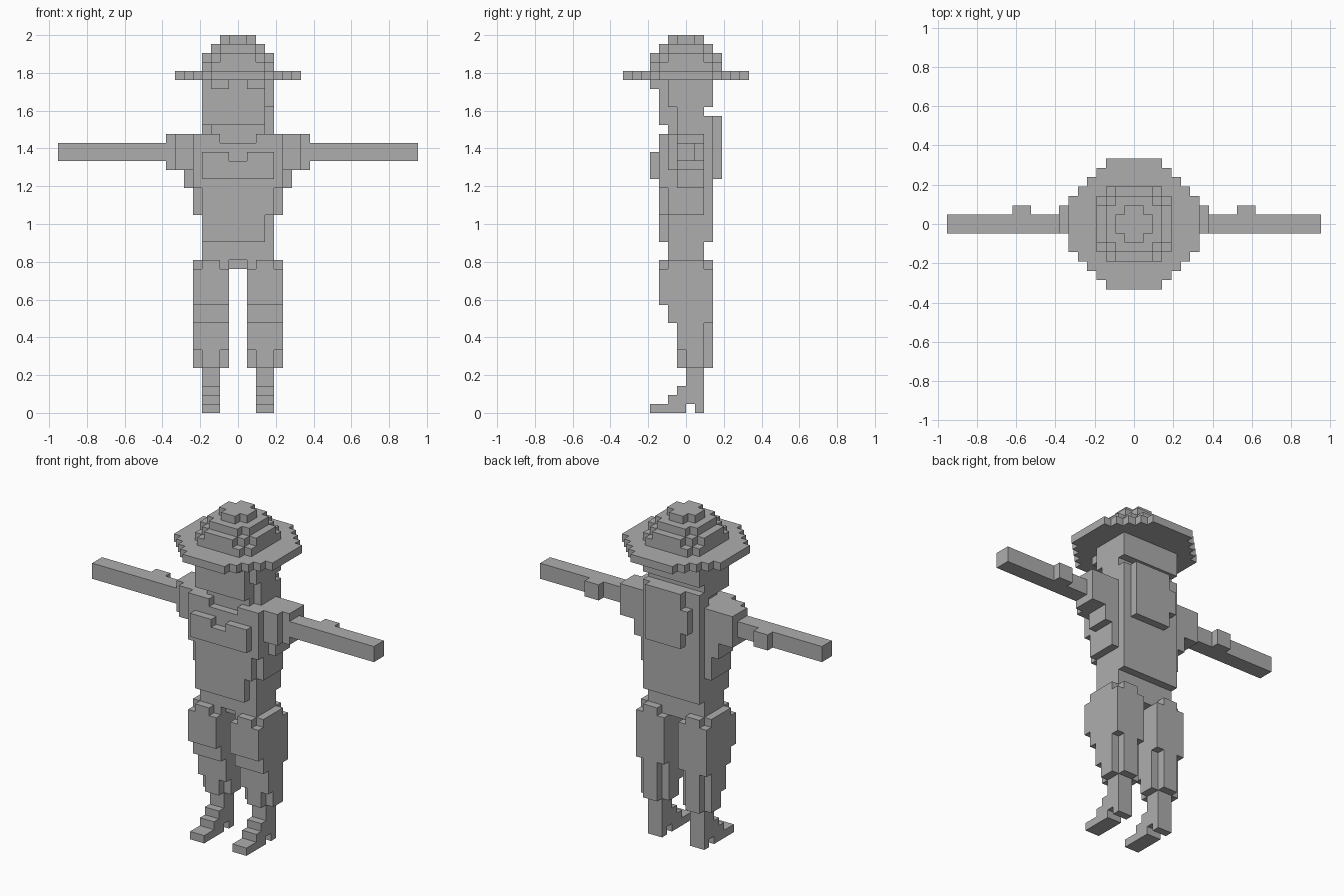
import bpy, bmesh
from mathutils import Matrix, Vector

U = 2 / 42  # size of one block

cube = bpy.data.objects.get("Cube")
if cube:
    bpy.data.objects.remove(cube, do_unlink=True)

grey = bpy.data.materials.new("plain_grey")
grey.use_nodes = True
colour = (0.42, 0.42, 0.42, 1)
grey.diffuse_color = colour
grey.node_tree.nodes["Principled BSDF"].inputs["Base Color"].default_value = colour


def part(name, *boxes, mirror=False):
    """Build one part from block boxes (x0, x1, y0, y1, z0, z1)."""
    bm = bmesh.new()
    for x0, x1, y0, y1, z0, z1 in boxes:
        size = Vector((x1 - x0, y1 - y0, z1 - z0)) * U
        mid = Vector((x0 + x1, y0 + y1, z0 + z1)) * U / 2
        bmesh.ops.create_cube(bm, size=1, matrix=Matrix.Translation(mid) @ Matrix.Diagonal(size.to_4d()))
    mesh = bpy.data.meshes.new(name)
    bm.to_mesh(mesh)
    bm.free()
    mesh.materials.append(grey)
    obj = bpy.data.objects.new(name, mesh)
    bpy.context.collection.objects.link(obj)
    if mirror:
        obj.modifiers.new("mirror", "MIRROR")
    return obj


def disc(name, halves, z0, z1):
    """Stepped round slab; each pair is half width and half depth."""
    part(name, *[(-w, w, -d, d, z0, z1) for w, d in halves])


# Hat
disc("hat_brim", [(7, 3), (6, 4), (5, 5), (4, 6), (3, 7)], 37, 38)
disc("hat_lower_crown", [(4, 3), (3, 4)], 38, 39)
disc("hat_middle_crown", [(4, 2), (3, 3), (2, 4)], 39, 40)
disc("hat_upper_crown", [(3, 2), (2, 3)], 40, 41)
disc("hat_top", [(2, 1), (1, 2)], 41, 42)

# Head
part("head", (-4, 3, -3, 3, 34, 37), (-4, 3, -3, 2, 32, 34))
part("head_side", (3, 4, -2, 3, 34, 37), (3, 4, -1, 2, 31, 34))
part("fringe", (1, 3, -4, -3, 36, 37), mirror=True)
part("neck", (-3, 3, -2, 2, 30, 32))

# Torso
part("torso", (-4, 4, -2, 3, 19, 30), (-5, 5, -2, 2, 22, 30))
part("chest", (-5, 5, -3, -2, 25, 30), (-4, 4, -3, -2, 22, 25), (-4, 3, -3, -2, 19, 22))
part("collar", (2, 5, -3, 2, 30, 31), mirror=True)
part("collar_back", (-4, 4, 1, 3, 30, 33))
part("chest_pouch", (-4, 4, -4, -3, 26, 28), (-4, -1, -4, -3, 28, 29), (1, 4, -4, -3, 28, 29))
part("back_pack", (-2, 3, 3, 4, 26, 33), (-3, -2, 3, 4, 28, 31))
part("waist", (-4, 4, -2, 2, 17, 19), (-1, 1, -1, 2, 16, 17))

# Arms
part("shoulder_pads", (4, 7, -2, 2, 27, 31), (7, 8, -1, 2, 27, 31), (4, 6, -1, 2, 25, 27), mirror=True)
part("arms", (5, 20, -1, 1, 28, 30), mirror=True)
part("elbows", (11, 13, 1, 2, 28, 30), mirror=True)

# Legs
part("thighs", (1, 5, -3, 3, 12, 16), (1, 5, -2, 2, 16, 17), (2, 4, -3, 3, 16, 17), mirror=True)
part("knees", (1, 5, -2, 3, 10, 12), (1, 5, -1, 2, 7, 10), (2, 4, 2, 3, 7, 10), mirror=True)
part("trouser_cuffs", (1, 5, 0, 2, 5, 7), (2, 4, -1, 3, 5, 7), mirror=True)
part("shins", (2, 4, 0, 2, 1, 5), mirror=True)
part("feet", (2, 4, -4, 0, 0, 1), (2, 4, -2, 0, 1, 2), (2, 4, -1, 0, 2, 3), (2, 4, 1, 2, 0, 1), mirror=True)
